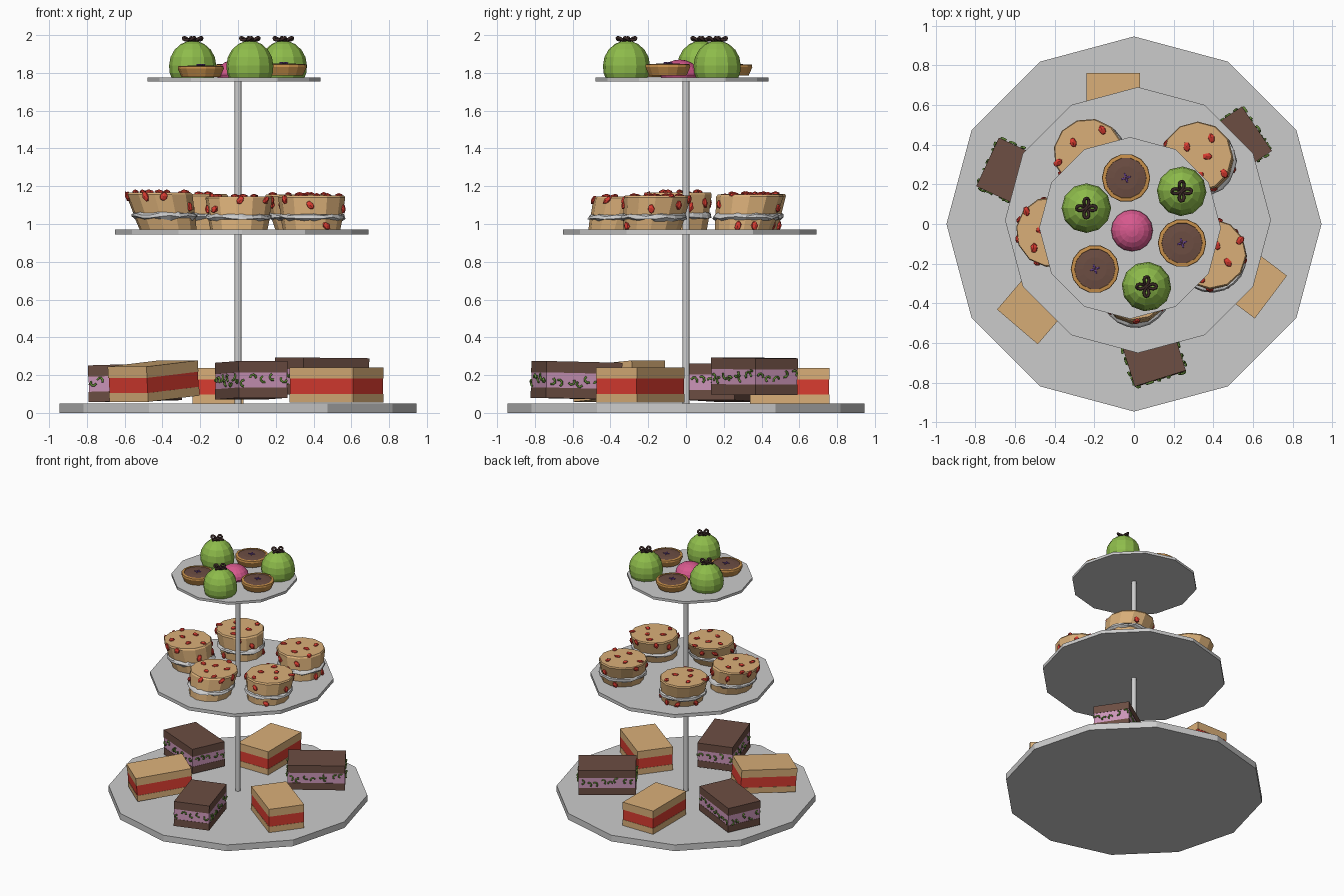
import bpy, bmesh, random
from math import sin, cos, pi, radians, hypot
from mathutils import Matrix, Vector

if "Cube" in bpy.data.objects:
    bpy.data.objects.remove(bpy.data.objects["Cube"])

random.seed(4)
T, R = Matrix.Translation, Matrix.Rotation


def mat(name, rgb):
    m = bpy.data.materials.new(name)
    m.diffuse_color = (*rgb, 1)
    m.use_nodes = True
    m.node_tree.nodes["Principled BSDF"].inputs["Base Color"].default_value = m.diffuse_color
    return m


SPONGE = mat("sponge", (.70, .43, .19))
RED = mat("red_jam", (.70, .045, .03))
CHOC = mat("chocolate_sponge", (.15, .075, .055))
PINK = mat("pink_filling", (.60, .30, .48))
GREEN = mat("green_icing", (.27, .50, .07))
LEAF = mat("green_sprinkle", (.13, .27, .04))
ROSE = mat("rose_icing", (.68, .10, .27))
CRUST = mat("crust", (.58, .28, .07))
DARK = mat("dark_chocolate", (.04, .02, .018))
VIOLET = mat("violet", (.18, .07, .38))


def finish(bm, name, m=None, xf=None):
    bmesh.ops.recalc_face_normals(bm, faces=bm.faces)
    me = bpy.data.meshes.new(name)
    bm.to_mesh(me)
    bm.free()
    if xf:
        me.transform(xf)
    ob = bpy.data.objects.new(name, me)
    bpy.context.collection.objects.link(ob)
    if m:
        me.materials.append(m)
    return ob


def lathe(name, profile, n, m=None, xf=None, phase=0.0, jitter=0.0):
    """Revolve (radius, z) points, capped at both ends."""
    bm = bmesh.new()
    rings = []
    for r, z in profile:
        rings.append([bm.verts.new(((r + random.uniform(-jitter, jitter) / 2) * cos(phase + 2 * pi * i / n),
                                    r * sin(phase + 2 * pi * i / n),
                                    z + random.uniform(-jitter, jitter))) for i in range(n)])
    for a, b in zip(rings, rings[1:]):
        for i in range(n):
            j = (i + 1) % n
            bm.faces.new((a[i], a[j], b[j], b[i]))
    bm.faces.new(rings[0])
    bm.faces.new(rings[-1])
    return finish(bm, name, m, xf)


def box(name, size, z0, m, xf):
    bm = bmesh.new()
    bmesh.ops.create_cube(bm, size=1, matrix=T((0, 0, z0 + size[2] / 2)) @ Matrix.Diagonal((*size, 1)))
    finish(bm, name, m, xf)


def tubes(name, paths, radius, m, closed=False):
    cu = bpy.data.curves.new(name, 'CURVE')
    cu.dimensions = '3D'
    cu.bevel_depth, cu.bevel_resolution = radius, 1
    cu.use_fill_caps = True
    for path in paths:
        s = cu.splines.new('POLY')
        s.points.add(len(path) - 1)
        for p, co in zip(s.points, path):
            p.co = (*co, 1)
        s.use_cyclic_u = closed
    cu.materials.append(m)
    bpy.context.collection.objects.link(bpy.data.objects.new(name, cu))


# Stand: three twelve-sided plates on a pole
for name, r, off, z0, z1 in (("bottom_plate", .945, 0, 0, .05),
                             ("middle_plate", .67, .02, .945, .972),
                             ("top_plate", .458, -.02, 1.755, 1.775)):
    lathe(name, [(r, z0), (r, z1)], 12, None, T((off, off, 0)))
lathe("pole", [(.019, .04), (.019, 1.76)], 12)

# Bottom tier: layered slices (x, y, base z, heading, tilt, chocolate?)
L, W = .42, .27
for k, (x, y, z, ang, tilt, choc) in enumerate((
        (.522, -.242, .054, 143, 0, False), (-.442, -.348, .075, 49.5, 4.5, False),
        (-.105, .55, .05, 270, 0, False), (.071, -.582, .075, 107.4, -1.3, True),
        (.444, .362, .096, 214, .5, True), (-.543, .222, .062, -25, 1.5, True))):
    xf = T((x, y, z)) @ R(radians(ang), 4, 'Z') @ R(radians(-tilt), 4, 'Y')
    kind = "chocolate" if choc else "sponge"
    outer, fill = (CHOC, PINK) if choc else (SPONGE, RED)
    low = .055 if choc else .047
    box(f"{kind}_slice_base_{k}", (L, W, low), 0, outer, xf)
    box(f"{kind}_slice_filling_{k}", (L - .004, W - .004, .08), low, fill, xf)
    box(f"{kind}_slice_top_{k}", (L, W, .06), low + .08, outer, xf)
    if choc:
        # curled sprinkles on the four filling faces
        paths = []
        for side in range(4):
            half, span, n = (L / 2, W, 5) if side % 2 == 0 else (W / 2, L, 8)
            face = xf @ R(side * pi / 2, 4, 'Z')
            for i in range(n):
                c = Vector((half + .003, span * ((i + .5) / n - .5) + random.uniform(-.01, .01),
                            low + .04 + random.uniform(-.02, .02)))
                a0, lean = random.uniform(0, 2 * pi), random.uniform(-.4, .4)
                paths.append([face @ (c + Vector((lean * .017 * sin(a0 + t * .8), .017 * cos(a0 + t * .8),
                                                  .017 * sin(a0 + t * .8)))) for t in range(5)])
        tubes(f"sprinkles_{k}", paths, .006, LEAF)

# Middle tier: leaning round cakes with a ragged cream layer and berries
for k, (x, y, sx, sy, h) in enumerate(((.35, .305, -.03, .035, 1.03), (.39, -.18, 0, .03, 1.0),
                                       (.005, -.365, 0, .055, .98), (-.37, -.04, -.05, 0, 1.1),
                                       (-.2, .335, -.03, .02, 1.05))):
    shear = Matrix.Identity(4)
    shear[0][2], shear[1][2], shear[2][2] = sx / .18, sy / .18, h
    xf = T((x, y, .97)) @ shear
    lathe(f"cake_base_{k}", [(.152, 0), (.163, .056)], 12, SPONGE, xf, k)
    lathe(f"cake_cream_{k}", [(.155, .05), (.176, .062), (.172, .075), (.155, .085)], 20, None, xf, k, .008)
    lathe(f"cake_top_{k}", [(.164, .08), (.178, .17), (.172, .18)], 12, SPONGE, xf, k)
    bm = bmesh.new()
    for i in range(14):
        a = 2.4 * i + k
        if i < 6:
            r = .05 + .022 * i
            place = T((r * cos(a), r * sin(a), .18)) @ R(a * 2, 4, 'Z')
        else:
            z = random.choice((.02, .11, .13, .16))
            r = .155 + .12 * z
            place = T((r * cos(a), r * sin(a), z)) @ R(a, 4, 'Z') @ R(random.uniform(-1, 1), 4, 'X') @ R(pi / 2, 4, 'Y')
        bmesh.ops.create_icosphere(bm, subdivisions=1, radius=1,
                                   matrix=place @ Matrix.Diagonal((.028, .019, .014, 1)))
    finish(bm, f"cake_berries_{k}", RED, xf)

# Top tier: green domes with a looped chocolate curl
for k, (x, y) in enumerate(((-.24, .08), (.24, .165), (.063, -.315))):
    prof = [(.112, 1.775), (.122, 1.80)] + [(.125 * cos(a), 1.838 + .132 * sin(a))
                                            for a in (radians(d) for d in (0, 20, 40, 60, 75, 88))]
    lathe(f"green_dome_{k}", prof, 12, GREEN, T((x, y, 0)), k)
    loop = []
    for i in range(48):
        t = 2 * pi * i / 48
        px, py = .026 * cos(t) + .024 * cos(3 * t), .026 * sin(t) - .024 * sin(3 * t)
        loop.append((x + px, y + py, 1.968 + .3 * hypot(px, py) + .006 * sin(6 * t)))
    tubes(f"chocolate_curl_{k}", [loop], .008, DARK, True)

# Tarts: flared crust, chocolate filling, small violet flower
for k, (x, y, z) in enumerate(((-.04, .232, 1.785), (.242, -.096, 1.787), (-.197, -.227, 1.777))):
    xf = T((x, y, z))
    lathe(f"tart_crust_{k}", [(.102, 0), (.122, .045), (.12, .058), (.103, .06), (.10, .045)], 14, CRUST, xf)
    lathe(f"tart_filling_{k}", [(.102, .04), (.102, .057), (.06, .062)], 14, CHOC, xf)
    bm = bmesh.new()
    for i in range(4):
        a = i * pi / 2 + .3
        bmesh.ops.create_icosphere(bm, subdivisions=1, radius=1, matrix=T((.014 * cos(a), .014 * sin(a), .066))
                                   @ R(a, 4, 'Z') @ Matrix.Diagonal((.013, .006, .005, 1)))
    finish(bm, f"tart_flower_{k}", VIOLET, xf)

# Pink dome in the middle
lathe("pink_dome", [(.098, 1.775)] + [(.105 * cos(radians(d)), 1.79 + .08 * sin(radians(d)))
                                      for d in (0, 18, 36, 54, 72, 87)], 16, ROSE, T((-.01, -.033, 0)))
